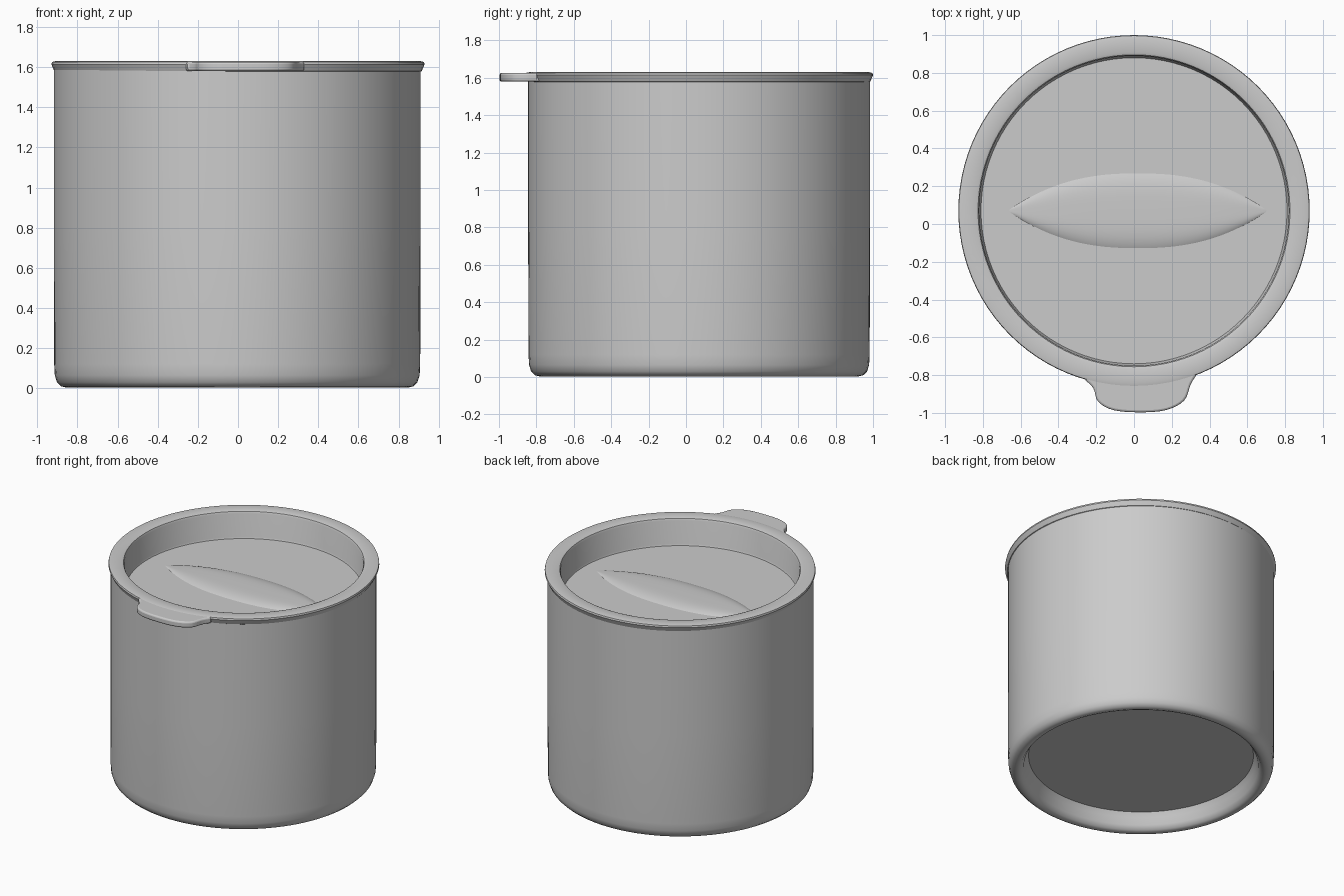
import bpy, bmesh, math

if "Cube" in bpy.data.objects:
    bpy.data.objects.remove(bpy.data.objects["Cube"])

CY = 0.07      # centre of the round body along y
FLOOR = 1.425  # height of the sunken lid panel


def finish(name, bm, angle=35):
    bmesh.ops.remove_doubles(bm, verts=bm.verts, dist=1e-5)
    bmesh.ops.recalc_face_normals(bm, faces=bm.faces)
    mesh = bpy.data.meshes.new(name)
    bm.to_mesh(mesh)
    bm.free()
    ob = bpy.data.objects.new(name, mesh)
    bpy.context.collection.objects.link(ob)
    bpy.ops.object.select_all(action='DESELECT')
    ob.select_set(True)
    bpy.context.view_layer.objects.active = ob
    bpy.ops.object.shade_smooth_by_angle(angle=math.radians(angle))
    return ob


def lathe(name, profile, cx=0.0, steps=96):
    bm = bmesh.new()
    vs = [bm.verts.new((cx + r, CY, z)) for r, z in profile]
    es = [bm.edges.new(p) for p in zip(vs, vs[1:])]
    bmesh.ops.spin(bm, geom=vs + es, cent=(cx, CY, 0), axis=(0, 0, 1),
                   angle=2 * math.pi, steps=steps, use_merge=True)
    return finish(name, bm)


# Crock: recessed underside, foot ring, wall up to just below the rim
lathe("crock_body", [
    (0, 0.125), (0.772, 0.125), (0.79, 0.09), (0.805, 0.04), (0.825, 0.012),
    (0.85, 0.003), (0.878, 0.01), (0.898, 0.03), (0.909, 0.065),
    (0.912, 0.12), (0.914, 0.8), (0.914, 1.59)], cx=-0.004)

# Lid: rolled flange, inner wall and sunken panel
lathe("lid", [
    (0.905, 1.575), (0.915, 1.58), (0.923, 1.598), (0.93, 1.614),
    (0.927, 1.626), (0.91, 1.63), (0.84, 1.629), (0.826, 1.624), (0.82, 1.61),
    (0.815, FLOOR + 0.012), (0.81, FLOOR), (0, FLOOR)])

# Pull tab: smooth lobed outline on the front of the flange
bm = bmesh.new()
ctrl = [(0.33, -0.80), (0.30, -0.85), (0.265, -0.935), (0.17, -0.985),
        (0.03, -0.997), (-0.11, -0.985), (-0.19, -0.94), (-0.215, -0.87), (-0.26, -0.825)]
pts = [ctrl[0]] + ctrl + [ctrl[-1]]
outer = []
for p0, p1, p2, p3 in zip(pts, pts[1:], pts[2:], pts[3:]):   # Catmull-Rom smoothing
    for t in (0, 0.25, 0.5, 0.75):
        outer.append([0.5 * (2 * b + (c - a) * t + (2 * a - 5 * b + 4 * c - d) * t * t
                             + (3 * b - a - 3 * c + d) * t ** 3)
                      for a, b, c, d in zip(p0, p1, p2, p3)])
outer.append(ctrl[-1])
inner = [(0.87 * math.sin(a), CY - 0.87 * math.cos(a))
         for a in [math.radians(-17 + 39 * i / 8) for i in range(9)]]
face = bm.faces.new([bm.verts.new((x, y, 1.58)) for x, y in outer + inner])
ext = bmesh.ops.extrude_face_region(bm, geom=[face])
top = [v for v in ext["geom"] if isinstance(v, bmesh.types.BMVert)]
bmesh.ops.translate(bm, verts=top, vec=(0, 0, 0.046))
tab = finish("pull_tab", bm)
bev = tab.modifiers.new("round", 'BEVEL')
bev.width, bev.segments = 0.014, 3
bev.limit_method, bev.angle_limit = 'ANGLE', math.radians(50)

# Grip ridge: shallow lens-shaped swelling across the lid panel
bm = bmesh.new()
NU, NV = 40, 16
grid = []
for i in range(NU + 1):
    u = -1 + 2 * i / NU
    row = []
    for j in range(NV + 1):
        v = -math.cos(math.pi * j / NV)
        half = 0.2 * (1 - abs(u) ** 2.4)
        h = 0.024 * (1 - v ** 4) * (1 - u ** 4)
        row.append(bm.verts.new((0.02 + 0.69 * u, CY + half * v, FLOOR - 0.001 + h)))
    grid.append(row)
for a, b in zip(grid, grid[1:]):
    for j in range(NV):
        bm.faces.new((a[j], b[j], b[j + 1], a[j + 1]))
finish("grip_ridge", bm, 60)
